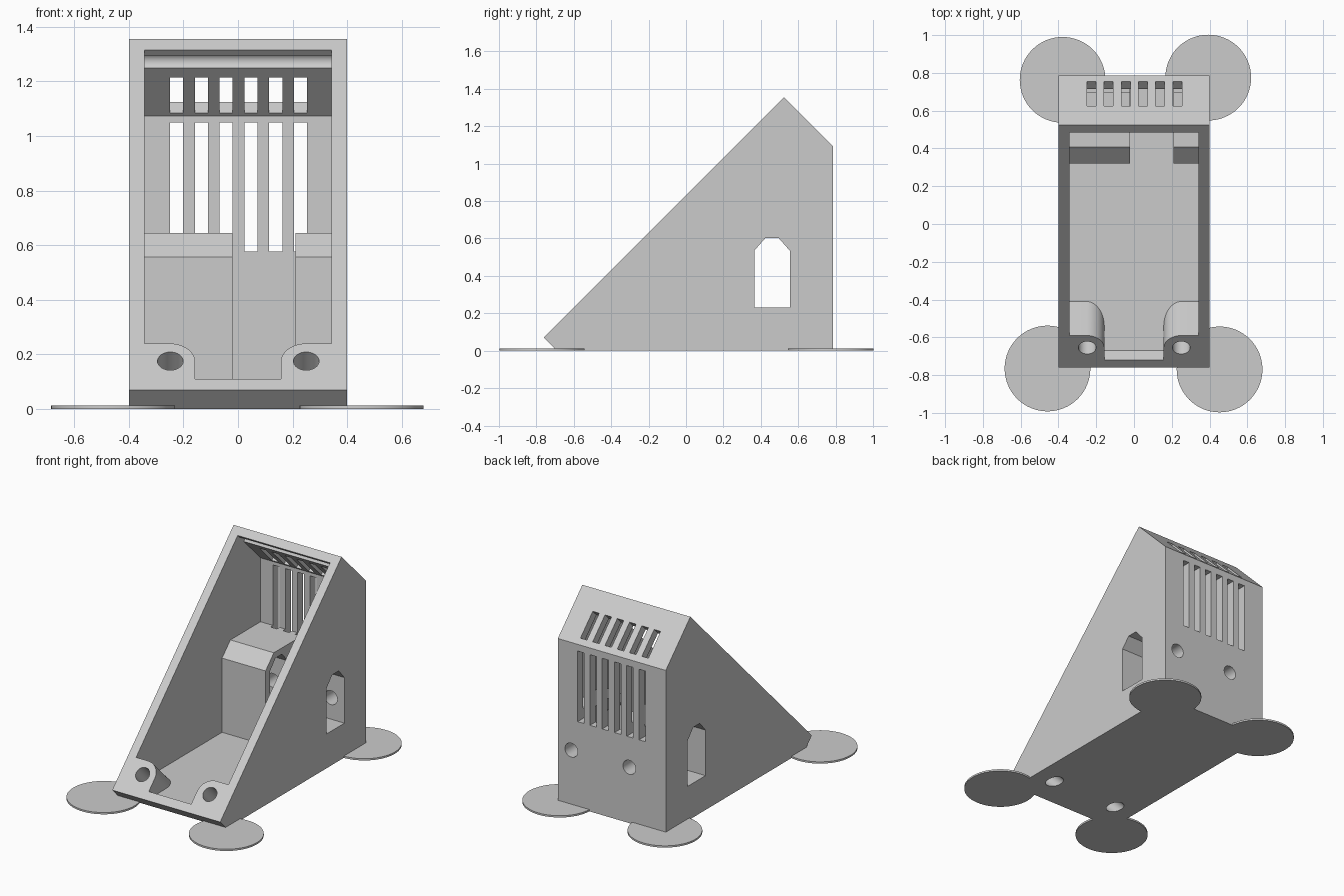
import bpy, bmesh, math
from mathutils import Vector

if "Cube" in bpy.data.objects:
    bpy.data.objects.remove(bpy.data.objects["Cube"])

grey = bpy.data.materials.new("light grey")
grey.diffuse_color = (0.6, 0.6, 0.6, 1)
grey.use_nodes = True
grey.node_tree.nodes["Principled BSDF"].inputs["Base Color"].default_value = grey.diffuse_color


def prism(name, base, shift):
    """Closed solid: a polygon of 3D points swept along a vector."""
    bm = bmesh.new()
    face = bm.faces.new([bm.verts.new(p) for p in base])
    swept = bmesh.ops.extrude_face_region(bm, geom=[face])
    verts = [g for g in swept["geom"] if isinstance(g, bmesh.types.BMVert)]
    bmesh.ops.translate(bm, vec=Vector(shift), verts=verts)
    bmesh.ops.recalc_face_normals(bm, faces=bm.faces)
    mesh = bpy.data.meshes.new(name)
    bm.to_mesh(mesh)
    bm.free()
    mesh.materials.append(grey)
    obj = bpy.data.objects.new(name, mesh)
    bpy.context.collection.objects.link(obj)
    return obj


def side_prism(name, profile, x0, x1):
    """Sweep a (y, z) profile across the width."""
    return prism(name, [(x0, y, z) for y, z in profile], (x1 - x0, 0, 0))


def circle(cx, cy, r, n=32):
    return [(cx + r * math.cos(2 * math.pi * i / n),
             cy + r * math.sin(2 * math.pi * i / n)) for i in range(n)]


def cut(target, cutter):
    """Subtract the cutter from the target and discard the cutter."""
    mod = target.modifiers.new("cut", 'BOOLEAN')
    mod.operation = 'DIFFERENCE'
    mod.solver = 'EXACT'
    mod.object = cutter
    bpy.context.view_layer.objects.active = target
    bpy.ops.object.modifier_apply(modifier=mod.name)
    bpy.data.objects.remove(cutter, do_unlink=True)


def smooth(obj):
    bpy.ops.object.select_all(action='DESELECT')
    obj.select_set(True)
    bpy.context.view_layer.objects.active = obj
    bpy.ops.object.shade_smooth_by_angle(angle=math.radians(30))


# The open face is a 45 degree plane, z = y + RISE
RISE = 0.83
OUT = Vector((0, -1, 1)).normalized()


def on_slope(x, z, depth=0.0):
    return Vector((x, z - RISE, z)) + OUT * depth


# Housing shell
housing = side_prism("housing", [(-0.76, 0.07), (-0.69, 0), (0.785, 0),
                                 (0.785, 1.095), (0.525, 1.355)], -0.4, 0.4)

# Cavity, open through the slope
cavity = side_prism("cavity", [(-0.82, 0.21), (-0.67, 0.06), (0.727, 0.06),
                               (0.727, 1.073), (0.385, 1.415)], -0.342, 0.342)

# Screw posts left standing in the front corners
R = 0.095
for s in (-1, 1):
    corner = [(0.157 + R * (1 - math.cos(a)), 0.24 - R * 0.7071 * (1 - math.sin(a)))
              for a in (math.pi / 2 * i / 12 for i in range(13))]
    outline = [(0.45, -0.05), (0.157, -0.05)] + corner + [(0.45, 0.24)]
    cut(cavity, prism("post", [on_slope(s * x, z, 0.3) for x, z in outline], OUT * -0.9))

# Chamfered bosses left standing against the back wall
boss = [(0.32, 0.0), (0.8, 0.0), (0.8, 0.645), (0.408, 0.645), (0.32, 0.557)]
for x0, x1 in ((-0.45, -0.02), (0.21, 0.45)):
    cut(cavity, side_prism("boss", boss, x0, x1))

cut(housing, cavity)

# Rounded groove under the roof
cut(housing, side_prism("groove", circle(0.5275, 1.2725, 0.032), -0.342, 0.342))

# Side windows running straight through the bosses
cut(housing, side_prism("window", [(0.365, 0.23), (0.555, 0.23), (0.555, 0.535),
                                   (0.495, 0.603), (0.425, 0.603), (0.365, 0.535)],
                        -0.6, 0.6))

# Six vent slots in the back wall and six in the roof
for i in range(6):
    x = (i - 2.5) * 0.091 + 0.002
    x0, x1 = x - 0.024, x + 0.024
    cut(housing, side_prism("back_vent", [(0.7, 0.577), (0.85, 0.577),
                                          (0.85, 1.05), (0.7, 1.05)], x0, x1))
    cut(housing, side_prism("roof_vent", [(0.57, 1.20), (0.70, 1.07),
                                          (0.80, 1.17), (0.67, 1.30)], x0, x1))

# Screw holes square to the slope, through the posts and floor
for x in (-0.248, 0.25):
    ring = [on_slope(x + a, 0.175 + b * 0.7071, 0.1) for a, b in circle(0, 0, 0.047)]
    cut(housing, prism("post_hole", ring, OUT * -0.6))

# Round holes from the back into the window tunnel
for x in (-0.13, 0.30):
    ring = [(a, 0.45, b) for a, b in circle(x, 0.374, 0.047)]
    cut(housing, prism("back_hole", ring, (0, 0.45, 0)))

smooth(housing)

# Thin round feet at the corners
for name, x, y in (("foot_back_left", -0.378, 0.763), ("foot_back_right", 0.393, 0.775),
                   ("foot_front_left", -0.458, -0.765), ("foot_front_right", 0.453, -0.77)):
    foot = prism(name, [(a, b, 0) for a, b in circle(x, y, 0.227, 64)], (0, 0, 0.012))
    smooth(foot)
